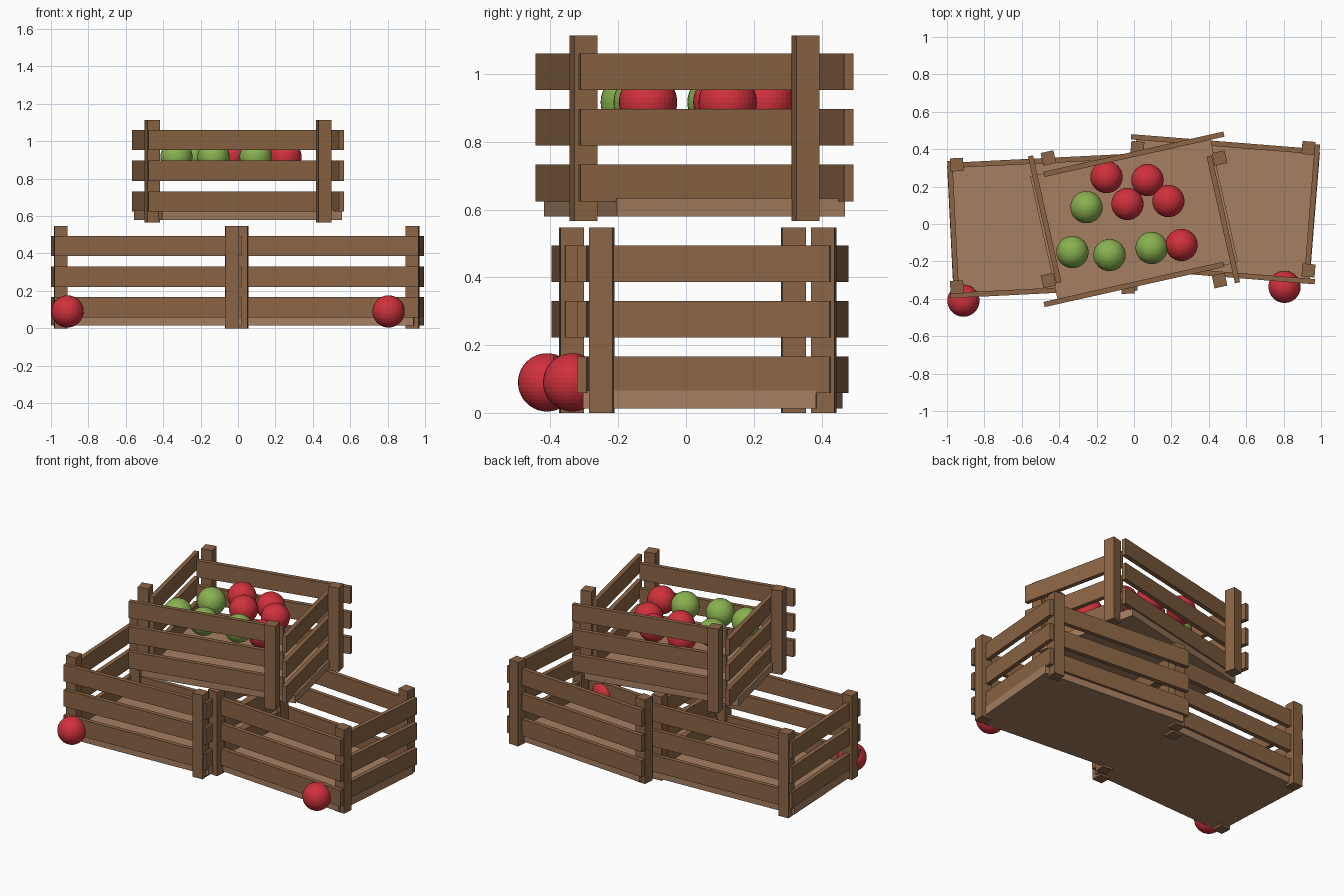
import bpy
from mathutils import Matrix

if "Cube" in bpy.data.objects:
    bpy.data.objects.remove(bpy.data.objects["Cube"])


def material(name, rgb):
    m = bpy.data.materials.new(name)
    m.diffuse_color = (*rgb, 1)
    m.use_nodes = True
    m.node_tree.nodes["Principled BSDF"].inputs["Base Color"].default_value = m.diffuse_color
    return m


WOOD = material("wood", (0.26, 0.13, 0.06))
PALE = material("pale_wood", (0.38, 0.21, 0.12))
RED = material("red_skin", (0.63, 0.03, 0.045))
GREEN = material("green_skin", (0.25, 0.44, 0.08))


def box(name, size, loc, turn, mat):
    bpy.ops.mesh.primitive_cube_add(size=1, location=loc, rotation=(0, 0, turn))
    ob = bpy.context.object
    ob.name = name
    ob.data.transform(Matrix.Diagonal((*size, 1)))
    ob.data.materials.append(mat)


# Every board of a crate is turned about its own centre, giving the ramshackle look
def crate(name, cx, cy, z, turn):
    box(name + "_floor", (0.985, 0.69, 0.053), (cx, cy, z + 0.04), turn, PALE)
    for sx in (-1, 1):
        for sy in (-1, 1):
            box(name + "_post", (0.07, 0.07, 0.547),
                (cx + sx * 0.4575, cy + sy * 0.3275, z + 0.2735), turn, WOOD)
    for s in (-1, 1):
        for h in (0.112, 0.276, 0.44):
            box(name + "_long_slat", (0.985, 0.028, 0.108),
                (cx, cy + s * 0.348, z + h), turn, WOOD)
            box(name + "_end_slat", (0.028, 0.695, 0.108),
                (cx + s * 0.4775, cy, z + h), turn, WOOD)


crate("left_crate", -0.49, -0.01, 0, 0.05)
crate("right_crate", 0.4755, 0.079, 0, -0.08)
crate("top_crate", 0, 0.025, 0.5665, 0.22)


def apple(name, x, y, z, mat):
    bpy.ops.mesh.primitive_uv_sphere_add(segments=32, ring_count=20, radius=0.086,
                                         location=(x, y, z))
    ob = bpy.context.object
    ob.name = name
    ob.data.materials.append(mat)


# Apples in the top crate
for x, y in [(-0.147, 0.251), (0.072, 0.235), (0.184, 0.123), (-0.035, 0.107), (0.254, -0.112)]:
    apple("red_apple", x, y, 0.917, RED)
for x, y in [(-0.254, 0.09), (-0.329, -0.15), (-0.131, -0.166), (0.094, -0.128)]:
    apple("green_apple", x, y, 0.917, GREEN)

# Fallen apples on the ground
for x, y in [(-0.912, -0.41), (0.805, -0.336)]:
    apple("fallen_apple", x, y, 0.09, RED)
